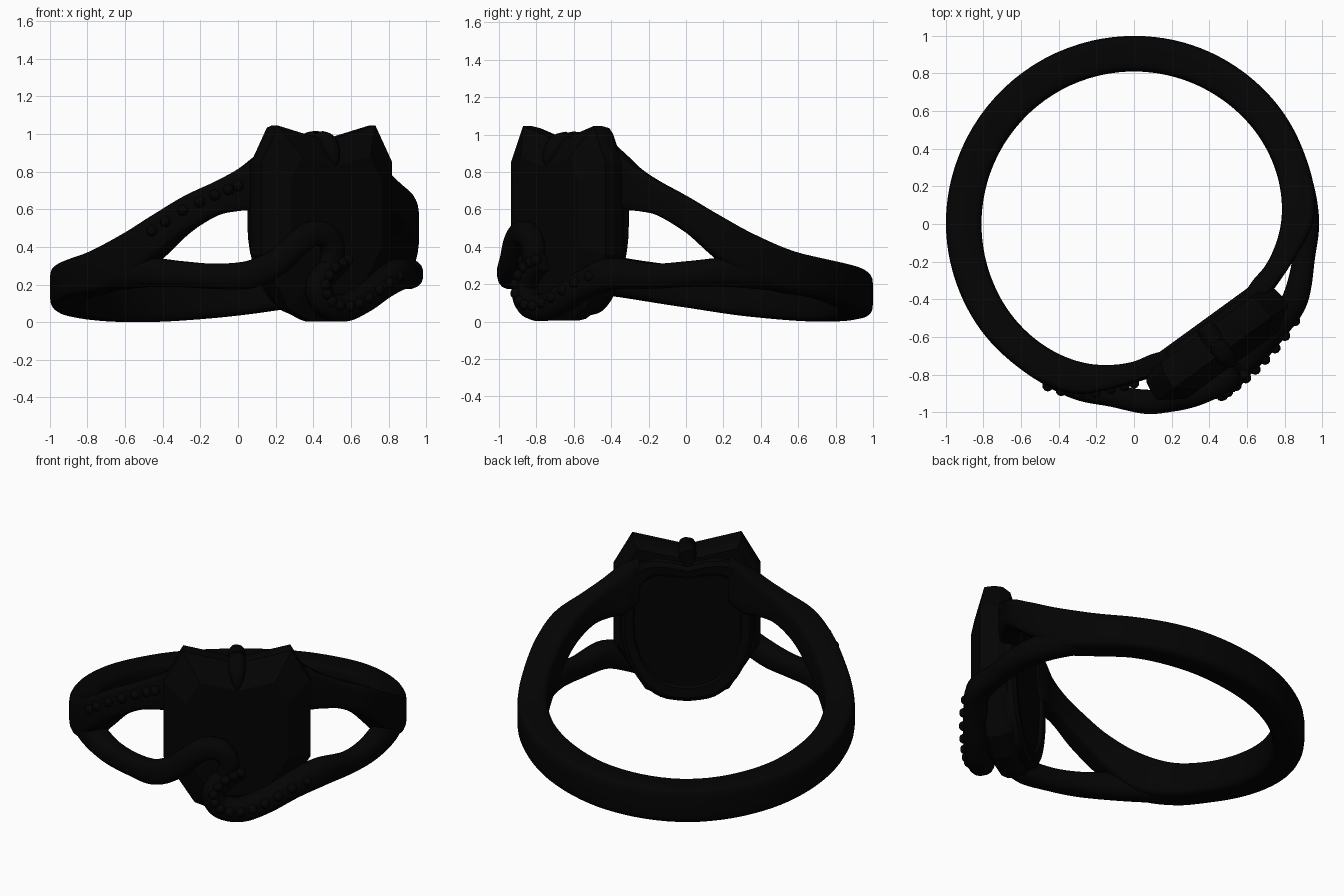
import bpy, bmesh, math
from mathutils import Vector

if "Cube" in bpy.data.objects:
    bpy.data.objects.remove(bpy.data.objects["Cube"])

BASE = math.radians(-54)                      # direction the gem faces
N = Vector((math.cos(BASE), math.sin(BASE), 0))
T = Vector((-math.sin(BASE), math.cos(BASE), 0))
black = bpy.data.materials.new("black_metal")
black.diffuse_color = (0.001, 0.001, 0.001, 1)
black.use_nodes = True
black.node_tree.nodes["Principled BSDF"].inputs["Base Color"].default_value = black.diffuse_color


def at(u, n, z):
    """Point in the gem frame: sideways, outward, up."""
    return T * (u - .02) + N * n + Vector((0, 0, z))


def spline(keys, steps):
    """Catmull-Rom interpolation through tuples."""
    out = []
    for i in range(len(keys) - 1):
        a, b, c, d = (keys[max(0, min(len(keys) - 1, i + k))] for k in (-1, 0, 1, 2))
        for s in range(steps):
            t = s / steps
            out.append(tuple(0.5 * (2 * q + (r - p) * t + (2 * p - 5 * q + 4 * r - w) * t * t
                                    + (3 * q - p - 3 * r + w) * t ** 3)
                             for p, q, r, w in zip(a, b, c, d)))
    return out + [keys[-1]]


def finish(name, bm, angle=35):
    bmesh.ops.recalc_face_normals(bm, faces=bm.faces)
    me = bpy.data.meshes.new(name)
    bm.to_mesh(me)
    bm.free()
    ob = bpy.data.objects.new(name, me)
    bpy.context.collection.objects.link(ob)
    me.materials.append(black)
    if angle:
        bpy.ops.object.select_all(action='DESELECT')
        bpy.context.view_layer.objects.active = ob
        ob.select_set(True)
        bpy.ops.object.shade_smooth_by_angle(angle=math.radians(angle))
    return ob


def loft(name, rings, angle=35):
    bm = bmesh.new()
    vs = [[bm.verts.new(p) for p in ring] for ring in rings]
    k = len(vs[0])
    for a, b in zip(vs, vs[1:]):
        for i in range(k):
            bm.faces.new((a[i], a[(i + 1) % k], b[(i + 1) % k], b[i]))
    bm.faces.new(vs[0])
    bm.faces.new(vs[-1])
    return finish(name, bm, angle)


def section(power, count=20):
    """Rounded unit section between circle (1) and square (0)."""
    f = lambda v: math.copysign(abs(v) ** power, v)
    return [(f(math.cos(q)), f(math.sin(q)))
            for q in (2 * math.pi * (j + .5) / count for j in range(count))]


def band(name, keys, steps=8):
    """Section swept round the finger; keys = angle, r in, r out, z low, z high."""
    rings = []
    for phi, r0, r1, z0, z1 in spline(keys, steps):
        a = BASE + math.radians(phi)
        ring = []
        for sx, sz in section(0.4):
            r = (r0 + r1) / 2 + (r1 - r0) / 2 * sx
            ring.append((r * math.cos(a), r * math.sin(a), (z0 + z1) / 2 + (z1 - z0) / 2 * sz))
        rings.append(ring)
    return loft(name, rings)


def tube(name, keys, steps=7, power=0.8):
    """Strand; keys = u, n, z, half depth, half height."""
    pts = spline(keys, steps)
    ps = [at(*p[:3]) for p in pts]
    rings = []
    for i, p in enumerate(ps):
        d = (ps[min(i + 1, len(ps) - 1)] - ps[max(i - 1, 0)]).normalized()
        x = Vector((p.x, p.y, 0))
        x = (x - d * x.dot(d)).normalized()
        y = d.cross(x)
        rings.append([p + x * a * pts[i][3] + y * b * pts[i][4] for a, b in section(power, 16)])
    return loft(name, rings, 50)


def beads(name, points, r):
    bm = bmesh.new()
    for p in points:
        s = bmesh.ops.create_uvsphere(bm, u_segments=10, v_segments=7, radius=r)
        bmesh.ops.translate(bm, vec=p, verts=s['verts'])
    return finish(name, bm, 60)


# Shank, continuing into the two upper arms that reach the gem's shoulders
half = [(22, .69, .80, .66, .95), (29, .70, .82, .60, .885), (36, .73, .845, .59, .815),
        (44, .755, .885, .565, .75), (54, .78, .95, .475, .675), (64, .795, .975, .345, .58),
        (76, .805, .98, .21, .475), (90, .81, .99, .155, .385), (104, .81, .995, .13, .34),
        (126, .81, 1.0, .075, .295), (150, .81, 1.0, .025, .25)]
band("shank", half + [(180, .81, 1.0, 0, .225)]
     + [(360 - k[0],) + k[1:] for k in reversed(half)])


def arm(side):
    """Lower arm of the split shank, as strand keys."""
    low = [(96, .83, .985, .15, .35), (82, .825, .975, .17, .345), (68, .83, .978, .185, .345),
           (55, .845, .985, .185, .325), (43, .86, .98, .175, .312)]
    out = []
    for phi, r0, r1, z0, z1 in low:
        a, r = math.radians(phi), (r0 + r1) / 2
        out.append((side * r * math.sin(a) + .02, r * math.cos(a), (z0 + z1) / 2,
                    (r1 - r0) / 2, (z1 - z0) / 2))
    return out


# Lower arms running on as two strands that cross in an S over the front of the gem
tube("left_strand", arm(-1) + [
    (-.48, .805, .255, .065, .075), (-.36, .875, .32, .065, .072), (-.27, .915, .41, .065, .07),
    (-.18, .94, .47, .065, .068), (-.09, .955, .455, .062, .065), (-.05, .955, .38, .06, .06),
    (-.08, .95, .28, .05, .05)])
swirl = [(.48, .825, .255, .07, .085), (.32, .885, .20, .07, .08), (.16, .925, .12, .07, .075),
         (.02, .945, .075, .07, .073), (-.10, .95, .10, .068, .07), (-.14, .95, .19, .065, .07),
         (-.07, .95, .28, .06, .065), (.02, .945, .32, .05, .05)]
tube("right_strand", arm(1) + swirl)

# Small stones set along the right strand and along the upper left arm
path = spline(swirl, 2)[1:]
beads("strand_stones", [at(u, n + r * .95, z + .01) for u, n, z, r, h in path], .03)
upper = spline([k for k in half if 35 < k[0] < 66], 2)
beads("arm_stones", [at(-k[2] * math.sin(math.radians(k[0])) + .02, k[2] * math.cos(math.radians(k[0])),
                        k[3] * .4 + k[4] * .6) for k in upper], .03)

# Faceted gem: notched top, straight sides, tapering base
right = [(.10, 0.005), (.25, .07), (.43, .36), (.43, .85), (.32, 1.045)]
outline = right + [(0, .965)] + [(-u, z) for u, z in reversed(right)]


def layer(scale, n):
    return [at(u * scale, n, .5 + (z - .5) * scale) for u, z in outline]


loft("gem", [layer(.92, .68), layer(.98, .72), layer(1, .77), layer(1, .83), layer(.70, .915)], 0)

# Setting behind the gem, with a recessed panel facing the finger
plate = [(0, .03), (.16, .06), (.29, .18), (.375, .38), (.39, .60), (.365, .80), (.27, .92), (.13, .93), (0, .90)]
edge = spline(plate, 4)
edge = edge + [(-u, z) for u, z in reversed(edge[1:-1])]


def plate_ring(s, n):
    return [at(u * s, n, .52 + (z - .52) * s) for u, z in edge]


loft("setting", [plate_ring(.80, .655), plate_ring(.82, .635), plate_ring(.94, .63),
                 plate_ring(1, .65), plate_ring(1, .74)])

# Bridge joining the upper arms behind the gem
tube("upper_bridge", [(-.36, .70, .79, .06, .06), (-.2, .70, .88, .06, .06), (0, .70, .86, .055, .055),
                      (.2, .70, .88, .06, .06), (.36, .70, .79, .06, .06)])

# Claw lying in the notch at the top
tube("top_claw", [(0, .66, .955, .05, .045), (0, .70, .96, .052, .05), (0, .80, .96, .052, .05),
                  (0, .85, .935, .05, .05), (0, .89, .88, .035, .035), (0, .905, .83, .01, .01)], 5)
